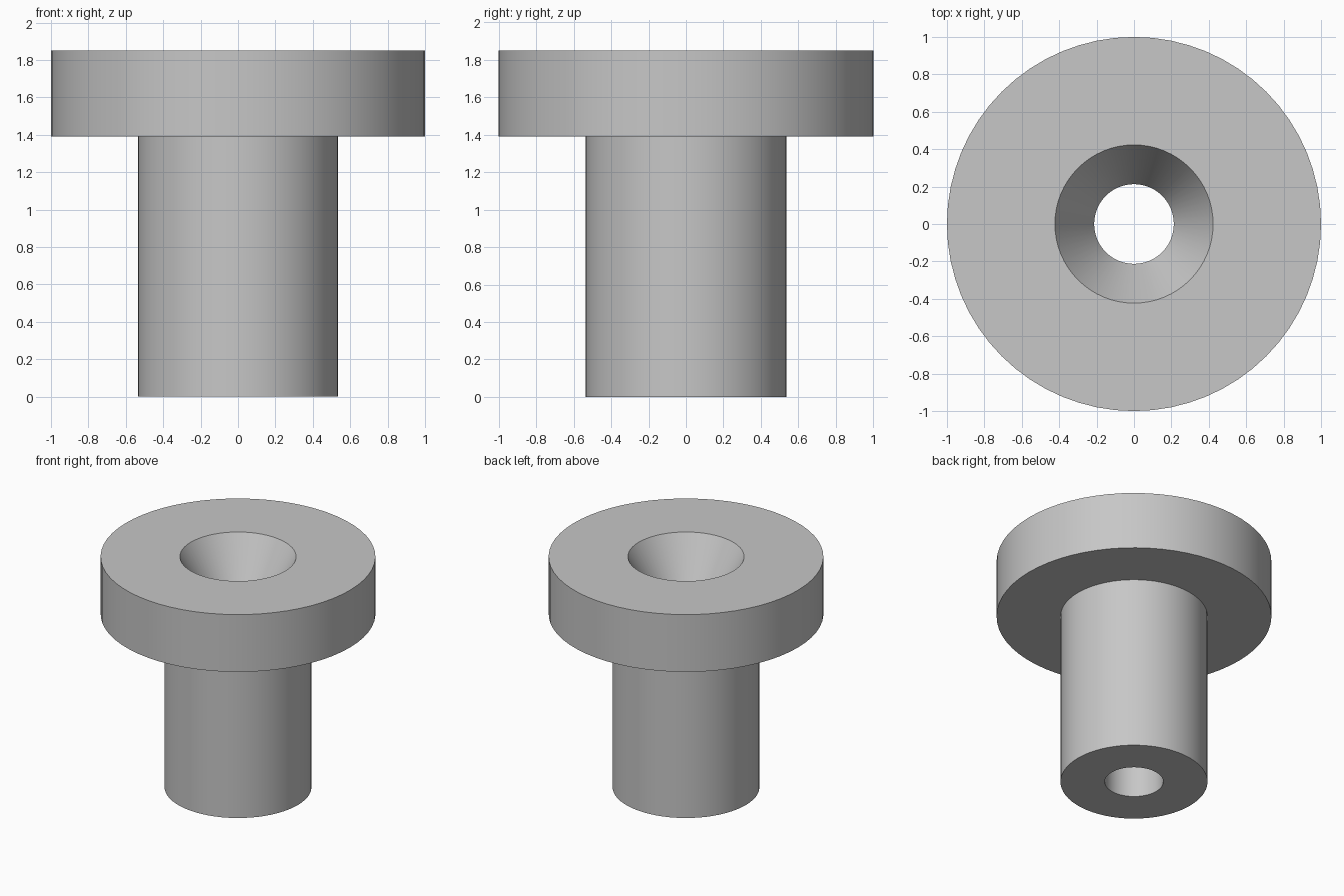
import bpy
import bmesh
import math

cube = bpy.data.objects.get("Cube")
if cube:
    bpy.data.objects.remove(cube, do_unlink=True)

SEGMENTS = 64
HEIGHT = 1.85
FLANGE_BOTTOM = 1.39
FLANGE_R, STEM_R = 1.0, 0.535
BORE_R, SINK_R, SINK_DEPTH = 0.213, 0.423, 0.36

# Plain grey material
grey = bpy.data.materials.new("plain grey")
grey.use_nodes = True
colour = (0.57, 0.57, 0.57, 1)
grey.diffuse_color = colour
grey.node_tree.nodes["Principled BSDF"].inputs["Base Color"].default_value = colour


def lathe(name, profile, material):
    """Spin a closed (radius, height) profile around the z axis."""
    bm = bmesh.new()
    verts = [bm.verts.new((r, 0, z)) for r, z in profile]
    edges = [bm.edges.new((a, b)) for a, b in zip(verts, verts[1:] + verts[:1])]
    bmesh.ops.spin(bm, geom=verts + edges, cent=(0, 0, 0), axis=(0, 0, 1),
                   angle=math.tau, steps=SEGMENTS, use_merge=True)
    bmesh.ops.remove_doubles(bm, verts=bm.verts[:], dist=0.0001)
    bmesh.ops.recalc_face_normals(bm, faces=bm.faces[:])
    mesh = bpy.data.meshes.new(name)
    bm.to_mesh(mesh)
    bm.free()
    mesh.materials.append(material)
    obj = bpy.data.objects.new(name, mesh)
    bpy.context.collection.objects.link(obj)
    return obj


# Flanged bushing: stem, flange, countersink and through bore
bushing = lathe("flanged_bushing", [
    (BORE_R, 0), (STEM_R, 0),
    (STEM_R, FLANGE_BOTTOM), (FLANGE_R, FLANGE_BOTTOM),
    (FLANGE_R, HEIGHT), (SINK_R, HEIGHT),
    (BORE_R, HEIGHT - SINK_DEPTH),
], grey)

bpy.ops.object.select_all(action="DESELECT")
bushing.select_set(True)
bpy.context.view_layer.objects.active = bushing
bpy.ops.object.shade_smooth_by_angle(angle=math.radians(25))
